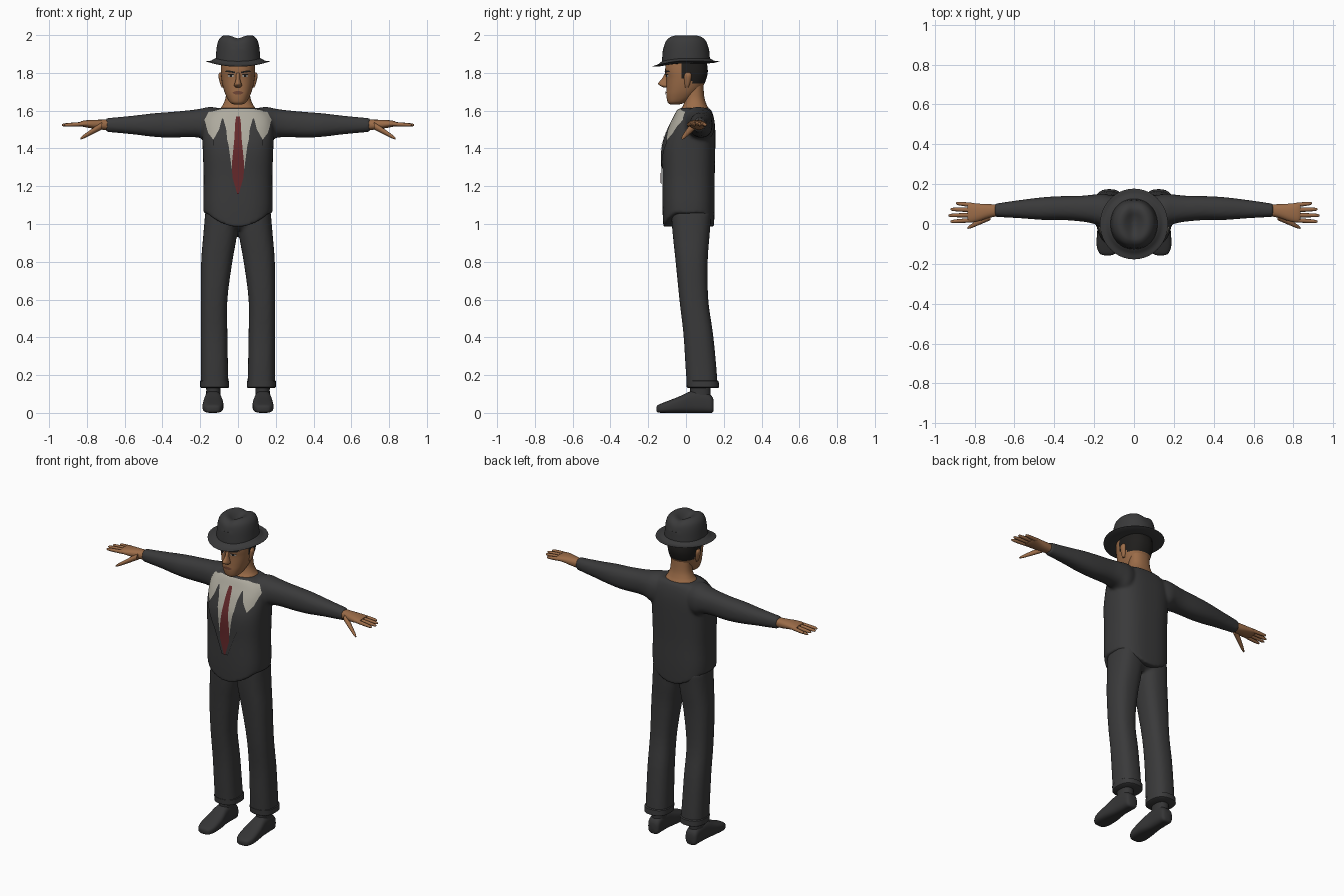
import bpy, bmesh, math
from mathutils import Vector
from mathutils.bvhtree import BVHTree

if "Cube" in bpy.data.objects:
    bpy.data.objects.remove(bpy.data.objects["Cube"])


def material(name, r, g, b):
    m = bpy.data.materials.new(name)
    m.use_nodes = True
    m.diffuse_color = (r, g, b, 1)
    m.node_tree.nodes["Principled BSDF"].inputs["Base Color"].default_value = (r, g, b, 1)
    return m


SUIT = material("charcoal cloth", .042, .042, .043)
SHOE = material("dark leather", .036, .036, .037)
SHIRT = material("off white cotton", .42, .40, .34)
TIE = material("deep red silk", .13, .022, .024)
SKIN = material("tan skin", .33, .15, .065)
HAIR = material("black hair", .014, .013, .012)
LIPS = material("brown lips", .16, .06, .035)
EYE = material("eye white", .40, .37, .34)


def catmull(a, b, c, d, t):
    return [.5 * (2 * q + (r - p) * t + (2 * p - 5 * q + 4 * r - s) * t * t
                  + (3 * q - p - 3 * r + s) * t ** 3) for p, q, r, s in zip(a, b, c, d)]


def loft(bm, axis, rows, n=2.3, seg=32, sub=4, side=1, post=None):
    """Skin rounded sections; a row is (position, u0, u1, v0, v1) along the axis."""
    last = len(rows) - 1
    fine = []
    for i in range(last):
        a, d = rows[max(i - 1, 0)], rows[min(i + 2, last)]
        fine += [catmull(a, rows[i], rows[i + 1], d, k / sub) for k in range(sub)]
    fine.append(rows[-1])

    def place(t, u, v):
        p = {"x": (t, u, v), "y": (u, t, v), "z": (u, v, t)}[axis]
        p = Vector((p[0] * side, p[1], p[2]))
        return bm.verts.new(post(p) if post else p)

    rings, mids = [], []
    for t, u0, u1, v0, v1 in fine:
        cu, cv = (u0 + u1) / 2, (v0 + v1) / 2
        ring = []
        for k in range(seg):
            a = math.tau * k / seg
            c, s = math.cos(a), math.sin(a)
            ring.append(place(t, cu + (u1 - u0) / 2 * math.copysign(abs(c) ** (2 / n), c),
                              cv + (v1 - v0) / 2 * math.copysign(abs(s) ** (2 / n), s)))
        rings.append(ring)
        mids.append((t, cu, cv))
    for p, q in zip(rings, rings[1:]):
        for k in range(seg):
            bm.faces.new((p[k], p[k - 1], q[k - 1], q[k]))
    for ring, mid in ((rings[0], mids[0]), (rings[-1], mids[-1])):
        tip = place(*mid)
        for k in range(seg):
            bm.faces.new((ring[k], ring[k - 1], tip))


def finish(name, bm, mat, voxel=0, angle=50):
    bmesh.ops.recalc_face_normals(bm, faces=bm.faces)
    mesh = bpy.data.meshes.new(name)
    bm.to_mesh(mesh)
    bm.free()
    mesh.materials.append(mat)
    ob = bpy.data.objects.new(name, mesh)
    bpy.context.collection.objects.link(ob)
    if voxel:
        mod = ob.modifiers.new("fuse", "REMESH")
        mod.mode, mod.voxel_size = "VOXEL", voxel
        mod = ob.modifiers.new("soften", "SMOOTH")
        mod.iterations = 4
        bpy.context.view_layer.objects.active = ob
        for m in ("fuse", "soften"):
            bpy.ops.object.modifier_apply(modifier=m)
    for p in ob.data.polygons:
        p.use_smooth = True
    ob.data.set_sharp_from_angle(angle=math.radians(angle))
    return ob


def part(name, axis, rows, mat, **kw):
    bm = bmesh.new()
    loft(bm, axis, rows, **kw)
    return finish(name, bm, mat)


def pair(name, axis, rows, mat, **kw):
    for s, word in ((1, "left"), (-1, "right")):
        part(f"{word}_{name}", axis, rows, mat, side=s, **kw)


def plate(name, target, rows, mat, lift, side=1, cols=12, steps=6):
    """Thin patch laid on the front of target; a row is (z, x0, x1)."""
    tree = BVHTree.FromPolygons([v.co for v in target.data.vertices],
                                [p.vertices[:] for p in target.data.polygons])
    bm = bmesh.new()
    fine = [[a + (b - a) * k / steps for a, b in zip(r, q)]
            for r, q in zip(rows, rows[1:]) for k in range(steps)] + [rows[-1]]
    grid = []
    for z, x0, x1 in fine:
        line = []
        for k in range(cols + 1):
            x = side * (x0 + (x1 - x0) * k / cols)
            hit = tree.ray_cast(Vector((x, -1, z)), Vector((0, 1, 0)))
            if hit[0] is None:
                hit = tree.find_nearest(Vector((x, 0, z)))
            line.append(bm.verts.new(hit[0] + hit[1] * lift))
        grid.append(line)
    for p, q in zip(grid, grid[1:]):
        for k in range(cols):
            f = bm.faces.new((p[k], p[k + 1], q[k + 1], q[k]))
            f.normal_update()
            if f.normal.y > 0:
                f.normal_flip()
    mesh = bpy.data.meshes.new(name)
    bm.to_mesh(mesh)
    bm.free()
    mesh.materials.append(mat)
    for p in mesh.polygons:
        p.use_smooth = True
    bpy.context.collection.objects.link(bpy.data.objects.new(name, mesh))


# Jacket: torso with a dipping hem, fused with both sleeves
def hem(p):
    p.z -= .075 * max(0, 1 - (p.x / .17) ** 2) * min(1, max(0, (1.13 - p.z) / .07))
    return p


bm = bmesh.new()
loft(bm, "z", [(z, -w, w, f, b) for z, w, f, b in (
    (1.06, .182, -.12, .148), (1.12, .184, -.125, .152), (1.25, .182, -.125, .152),
    (1.4, .187, -.125, .155), (1.5, .19, -.095, .155), (1.56, .18, -.066, .148),
    (1.6, .145, -.045, .135), (1.615, .11, -.03, .12))], n=2.7, seg=48, post=hem)
SLEEVE = [(.05, 0, .12, 1.48, 1.6), (.14, -.02, .15, 1.43, 1.62), (.2, .0, .148, 1.455, 1.61),
          (.26, .012, .142, 1.46, 1.602), (.36, .02, .14, 1.457, 1.593),
          (.45, .02, .135, 1.462, 1.586), (.56, .028, .122, 1.475, 1.573),
          (.7, .036, .102, 1.488, 1.56)]
for s in (1, -1):
    loft(bm, "x", SLEEVE, side=s)
jacket = finish("jacket", bm, SUIT, voxel=.009)

# Shirt front, lapels and tie
plate("shirt_front", jacket, [(z, -w, w) for z, w in (
    (1.607, .09), (1.59, .155), (1.55, .175), (1.48, .155), (1.44, .125),
    (1.425, .056), (1.3, .037), (1.16, .004))], SHIRT, .004, cols=28)
for s, word in ((1, "left"), (-1, "right")):
    plate(word + "_lapel", jacket, [(1.555, .078, .084), (1.5, .062, .098), (1.44, .056, .13),
                                    (1.42, .05, .13), (1.3, .034, .07), (1.16, .002, .02)],
          SUIT, .007, side=s)
plate("tie", jacket, [(z, -w, w) for z, w in (
    (1.565, .009), (1.54, .014), (1.45, .019), (1.33, .031), (1.25, .03), (1.16, .004))], TIE, .009)

# Trousers: pelvis fused with both legs, plus turned cuffs
bm = bmesh.new()
loft(bm, "z", [(.97, -.1, .1, -.04, .09), (1.0, -.165, .165, -.072, .128),
               (1.06, -.172, .172, -.085, .138), (1.14, -.165, .165, -.09, .13)], n=2.6)
for s in (1, -1):
    loft(bm, "z", [(.14, .05, .196, .005, .168), (.25, .053, .196, -.003, .16),
                   (.42, .056, .197, -.014, .143), (.6, .056, .197, -.035, .118),
                   (.8, .03, .195, -.055, .115), (.94, .006, .184, -.07, .125),
                   (1.06, .002, .174, -.08, .135)], n=2.5, side=s)
finish("trousers", bm, SUIT, voxel=.01)
pair("cuff", "z", [(.132, .053, .195, .01, .17), (.136, .047, .2, .004, .175),
                   (.168, .047, .2, .002, .173), (.172, .053, .195, .01, .167)], SUIT, n=2.5, sub=1)

# Shoes and socks
pair("shoe", "y", [(-.157, .115, .15, .012, .03), (-.148, .095, .172, .002, .042),
                   (-.11, .08, .187, 0, .058), (-.04, .078, .185, 0, .085),
                   (.03, .088, .176, 0, .115), (.1, .09, .172, 0, .11),
                   (.135, .093, .168, 0, .09), (.146, .105, .155, .01, .07)], SHOE, n=3)
pair("sock", "z", [(.06, .09, .17, .02, .13), (.12, .092, .168, .022, .13),
                   (.16, .09, .17, .02, .13)], SHOE)

# Hands: palm, four fingers and a thumb
bm_rows = [(.68, .04, .097, 1.497, 1.552), (.73, .03, .1, 1.5, 1.552), (.78, .014, .102, 1.507, 1.551),
           (.82, .008, .106, 1.515, 1.547), (.835, .02, .1, 1.522, 1.542)]
for s, word in ((1, "left"), (-1, "right")):
    bm = bmesh.new()
    loft(bm, "x", bm_rows, side=s)
    for y, tip_y, tip_x in ((.02, .012, .922), (.045, .043, .932), (.07, .074, .922), (.094, .104, .893)):
        loft(bm, "x", [(.8 + (tip_x - .8) * t, y + (tip_y - y) * t - r, y + (tip_y - y) * t + r,
                        1.53 - .006 * t - r, 1.53 - .006 * t + r)
                       for t, r in ((0, .011), (.5, .0105), (.9, .008), (1, .003))], n=2, seg=12, side=s)
    loft(bm, "x", [(.72 + .115 * t, .04 - .06 * t - r, .04 - .06 * t + r,
                    1.52 - .068 * t - r, 1.52 - .068 * t + r)
                   for t, r in ((0, .02), (.4, .016), (.85, .01), (1, .004))], n=2, seg=12, side=s)
    finish(word + "_hand", bm, SKIN)

# Neck and head, with hair as the upper rear faces
part("neck", "z", [(1.55, -.1, .1, -.045, .132), (1.605, -.096, .096, -.028, .122),
                   (1.635, -.078, .078, -.012, .108), (1.68, -.064, .064, -.004, .096),
                   (1.78, -.062, .062, 0, .09)], SKIN)
head = part("head", "z", [(z, -w, w, f, b) for z, w, f, b in (
    (1.632, .02, -.082, -.04), (1.645, .044, -.097, 0), (1.68, .064, -.104, .05),
    (1.72, .078, -.104, .085), (1.77, .088, -.104, .108), (1.82, .091, -.11, .115),
    (1.9, .085, -.1, .1))], SKIN, seg=64, sub=8)
head.data.materials.append(HAIR)
for p in head.data.polygons:
    c = p.center
    if (c.z > 1.745 and c.y > .03) or (c.z > 1.77 and c.y > -.02) or c.z > 1.85:
        p.material_index = 1

# Face details
part("nose", "z", [(1.722, -.012, .012, -.118, -.09), (1.732, -.021, .021, -.138, -.08),
                   (1.745, -.018, .018, -.147, -.08), (1.77, -.011, .011, -.127, -.08),
                   (1.8, -.012, .012, -.11, -.08)], SKIN, n=2, seg=20)
pair("ear", "z", [(1.722, .07, .086, -.004, .012), (1.74, .07, .094, -.007, .02),
                  (1.785, .07, .104, -.01, .03), (1.803, .07, .096, 0, .022)], SKIN, seg=20)
for s, word in ((1, "left"), (-1, "right")):
    plate(word + "_eye", head, [(1.79, .026, .046), (1.784, .02, .053), (1.778, .028, .046)], EYE, .002, s)
    plate(word + "_iris", head, [(1.79, .032, .04), (1.784, .03, .043), (1.778, .032, .04)], HAIR, .003, s)
    plate(word + "_eyelid", head, [(1.794, .024, .05), (1.789, .018, .056)], HAIR, .003, s)
    plate(word + "_eyebrow", head, [(1.812, .04, .06), (1.807, .016, .068), (1.801, .014, .03)], HAIR, .004, s)
plate("mouth", head, [(1.703, -.012, .012), (1.696, -.03, .03), (1.686, -.014, .014)], LIPS, .004)


# Hat: creased crown and a brim that drops at the front
def crease(p):
    if p.z > 1.94:
        p.z -= .014 * math.exp(-(p.x / .03) ** 2) + .018 * math.exp(-(p.x / .045) ** 2 - (p.y / .06) ** 2)
    return p


def droop(p):
    p.z -= .026 * max(0, -p.y / .17) ** 2
    return p


part("hat_crown", "z", [(z, -w, w, -w * 1.07, w * 1.07) for z, w in (
    (1.855, .119), (1.89, .117), (1.94, .112), (1.975, .102), (1.996, .082),
    (2.002, .06), (2.0, .035), (2.0, .012))], SUIT, n=2.1, seg=48, post=crease)
part("hat_brim", "z", [(z, -w, w, -w * 1.04, w * 1.04) for z, w in (
    (1.85, .09), (1.852, .135), (1.86, .167), (1.864, .168), (1.864, .145),
    (1.876, .122), (1.88, .1))], SUIT, n=2, seg=64, sub=3, post=droop)
